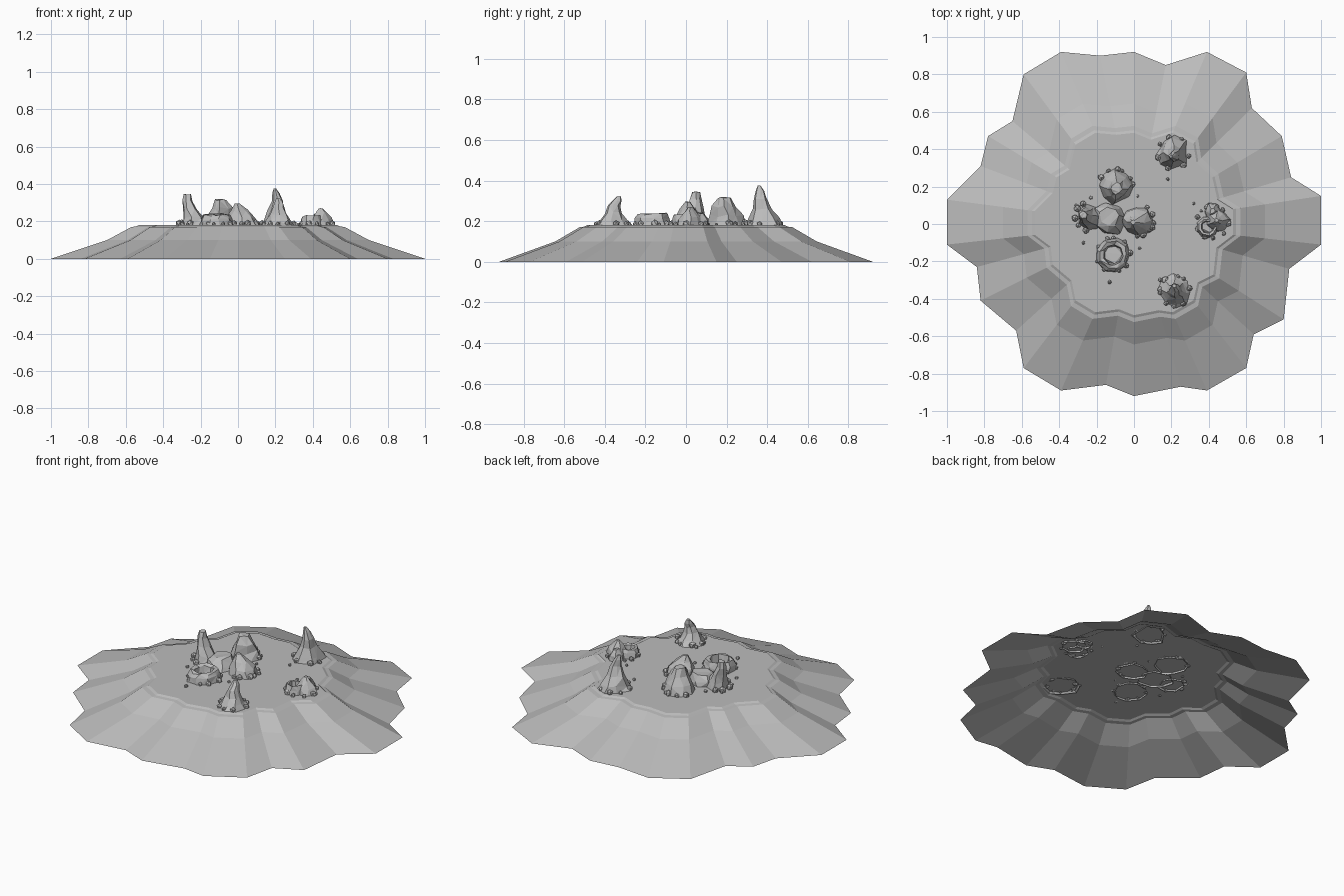
import bpy, bmesh, random
from math import cos, sin, pi
from mathutils import Vector

cube = bpy.data.objects.get("Cube")
if cube:
    bpy.data.objects.remove(cube)
random.seed(4)

stone = bpy.data.materials.new("stone grey")
stone.use_nodes = True
grey = (0.5, 0.5, 0.5, 1)
stone.diffuse_color = grey
stone.node_tree.nodes["Principled BSDF"].inputs["Base Color"].default_value = grey
FLOOR = 0.18


def finish(name, bm):
    mesh = bpy.data.meshes.new(name)
    bmesh.ops.recalc_face_normals(bm, faces=bm.faces)
    bm.to_mesh(mesh)
    bm.free()
    mesh.materials.append(stone)
    obj = bpy.data.objects.new(name, mesh)
    bpy.context.collection.objects.link(obj)
    return obj


def loft(bm, rings, cap=True):
    """Bridge closed loops of points, then cap the last loop."""
    loops = [[bm.verts.new(p) for p in ring] for ring in rings]
    n = len(loops[0])
    for a, b in zip(loops, loops[1:]):
        for i in range(n):
            j = (i + 1) % n
            bm.faces.new((a[i], a[j], b[j], b[i]))
    if cap:
        bm.faces.new(loops[-1])


def rock(name, x, y, rings, sides=8, rough=0.15):
    """Faceted rock: rings are (x offset, y offset, radius, height over floor)."""
    bm = bmesh.new()
    lobes = [random.uniform(1 - rough, 1 + rough) for _ in range(sides)]
    loops = []
    for dx, dy, r, h in rings:
        loop = []
        for i in range(sides):
            a = 2 * pi * (i + random.uniform(-0.2, 0.2)) / sides
            k = r * lobes[i] * random.uniform(1 - rough / 2, 1 + rough / 2)
            lift = random.uniform(-0.12, 0.12) * r if h > 0 else 0
            loop.append((x + dx + k * cos(a), y + dy + k * sin(a), FLOOR + h + lift))
        loops.append(loop)
    loft(bm, loops)
    bmesh.ops.triangulate(bm, faces=bm.faces)
    return finish(name, bm)


def boulders(name, spots):
    """Small rough stones given as (x, y, radius)."""
    bm = bmesh.new()
    for x, y, r in spots:
        new = bmesh.ops.create_icosphere(bm, subdivisions=1, radius=r)["verts"]
        for v in new:
            v.co = v.co * random.uniform(0.8, 1.1) + Vector((x, y, FLOOR + r * 0.45))
    return finish(name, bm)


def skirt(name, x, y, radius, count, start=0.0, span=2 * pi):
    """Boulders gathered round the foot of a rock."""
    spots = []
    for i in range(count):
        a = start + span * i / count + random.uniform(-0.2, 0.2)
        spots.append((x + radius * cos(a), y + radius * sin(a), random.uniform(0.012, 0.022)))
    return boulders(name, spots)


# Scalloped island: open shell with a sloping skirt, a ledge and a raised floor
outline = [(1, .15), (.84, .25), (.79, .47), (.63, .62), (.6, .81), (.39, .92),
           (.17, .85), (0, .92), (-.18, .9), (-.39, .92), (-.59, .8), (-.65, .55),
           (-.78, .47), (-.82, .31), (-1, .13), (-1, -.11), (-.84, -.23), (-.82, -.41),
           (-.63, -.57), (-.59, -.77), (-.39, -.89), (-.15, -.86), (0, -.92), (.25, -.87),
           (.39, -.89), (.6, -.77), (.64, -.59), (.8, -.51), (.83, -.24), (1, -.11)]
levels = [(1, 0), (.7, .1), (.57, .17), (.545, .173), (.53, FLOOR)]
bm = bmesh.new()
loft(bm, [[(x * s, y * s, z) for x, y in outline] for s, z in levels])
finish("island", bm)

# Central cluster
rock("tower_rock", -.24, .04, [(0, 0, .075, -.01), (-.005, 0, .06, .04), (-.02, .005, .042, .09),
                               (-.033, .01, .03, .13), (-.033, .01, .022, .165)], 7)
rock("centre_mound", -.13, .03, [(0, 0, .1, -.01), (0, 0, .085, .03), (0, .01, .055, .06)], 7)
rock("east_peak", .02, .02, [(0, 0, .085, -.01), (-.005, 0, .068, .045), (-.015, -.01, .04, .08),
                             (-.025, -.01, .012, .115)], 8)
rock("north_peak", -.1, .2, [(0, 0, .1, -.01), (0, 0, .075, .045), (.01, -.01, .055, .09),
                             (.005, -.01, .032, .135)], 8)

# Hollow craters: the wall rises, then folds down inside
def crater(name, x, y, r, h):
    rock(name, x, y, [(0, 0, r, -.01), (0, 0, r * .92, h * .5), (0, 0, r * .78, h),
                      (0, 0, r * .58, h * .95), (0, 0, r * .5, h * .25)], 9, .07)


crater("front_crater", -.11, -.165, .092, .055)
crater("east_crater", .395, -.015, .06, .05)

# Leaning spires
rock("back_spire", .21, .38, [(0, 0, .09, -.01), (0, 0, .07, .03), (0, -.005, .045, .08),
                              (.005, -.015, .03, .13), (-.005, -.015, .02, .17),
                              (-.012, -.02, .007, .195)], 8)
rock("front_spire", .22, -.36, [(0, 0, .092, -.01), (0, 0, .065, .025), (0, 0, .04, .06),
                                (0, .005, .03, .095), (0, .02, .022, .12),
                                (-.005, .03, .01, .142)], 8)

# East group of low peaks
rock("east_stone_tall", .45, .02, [(0, 0, .065, -.01), (0, 0, .05, .035), (-.005, 0, .025, .07),
                                   (-.008, 0, .01, .09)], 7)
rock("east_stone_low", .42, .07, [(0, 0, .05, -.01), (0, 0, .04, .03), (0, 0, .015, .06)], 6)

# Stones round the feet and loose pebbles
skirt("tower_boulders", -.24, .04, .075, 5, pi * .6, pi)
skirt("crater_boulders", -.11, -.165, .09, 9)
skirt("east_peak_boulders", .02, .02, .085, 6, -pi / 2, pi)
skirt("north_peak_boulders", -.1, .2, .09, 6, 0, pi)
skirt("back_spire_boulders", .21, .38, .085, 7)
skirt("front_spire_boulders", .22, -.36, .08, 8)
skirt("east_group_boulders", .42, .01, .085, 9)
pebbles = [(-.31, .1), (-.27, -.1), (-.23, .14), (.02, .15), (.03, -.13), (-.13, -.31),
           (.18, .24), (.32, .11), (.14, -.3), (.36, .07), (.14, -.37)]
boulders("pebbles", [(x, y, random.uniform(.009, .014)) for x, y in pebbles])
